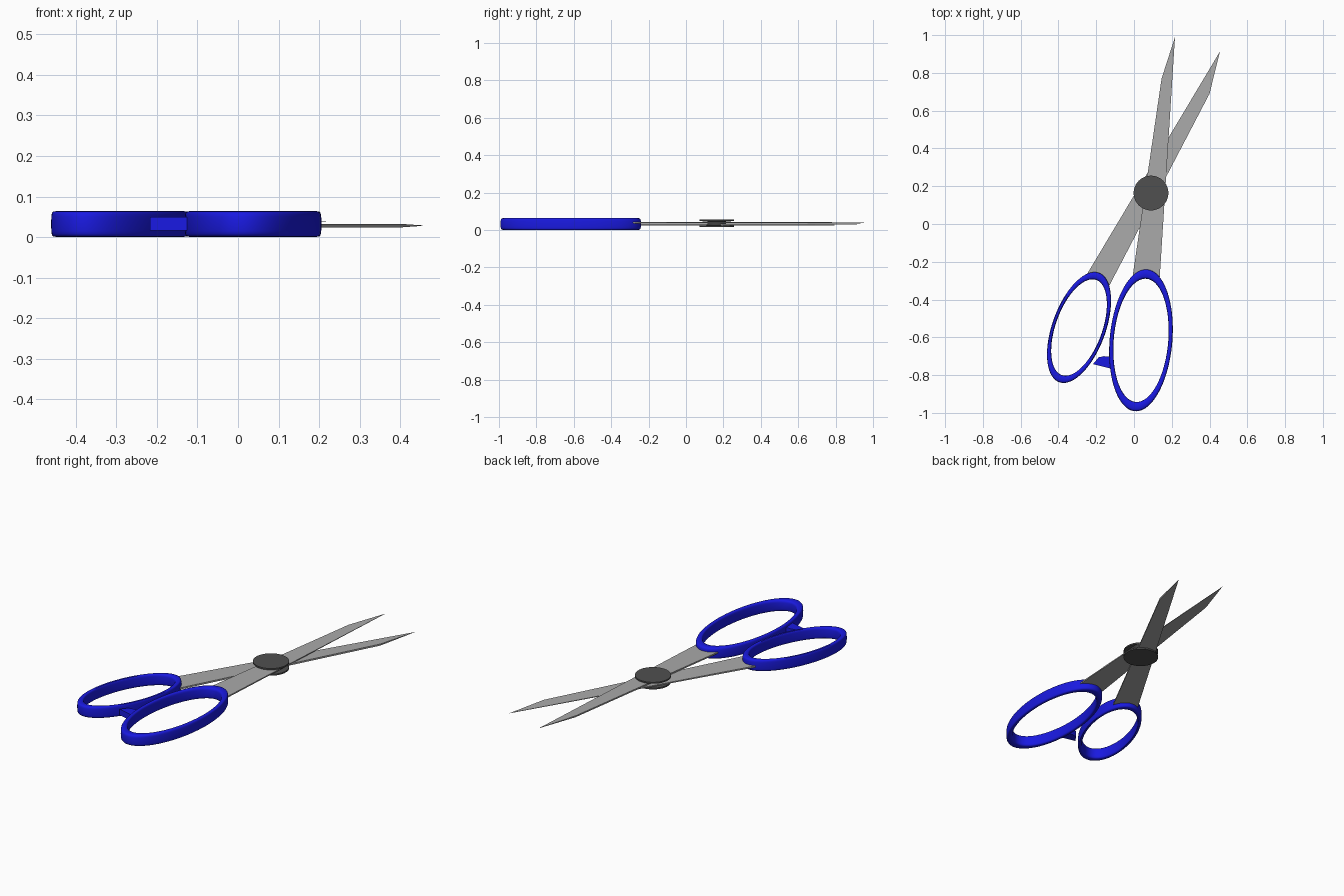
import bpy, bmesh
from math import sin, cos, tau, radians, copysign

if "Cube" in bpy.data.objects:
    bpy.data.objects.remove(bpy.data.objects["Cube"])


def material(name, rgb):
    m = bpy.data.materials.new(name)
    m.diffuse_color = (*rgb, 1)
    m.use_nodes = True
    m.node_tree.nodes["Principled BSDF"].inputs["Base Color"].default_value = m.diffuse_color
    return m


blue = material("blue_plastic", (0.01, 0.01, 0.75))
steel = material("steel", (0.4, 0.4, 0.4))
dark = material("dark_steel", (0.08, 0.08, 0.08))


def make(name, verts, faces, mat, smooth=False):
    me = bpy.data.meshes.new(name)
    me.from_pydata(verts, [], faces)
    bm = bmesh.new()
    bm.from_mesh(me)
    bmesh.ops.recalc_face_normals(bm, faces=bm.faces)
    bm.to_mesh(me)
    bm.free()
    me.materials.append(mat)
    ob = bpy.data.objects.new(name, me)
    bpy.context.collection.objects.link(ob)
    if smooth:
        bpy.context.view_layer.objects.active = ob
        ob.select_set(True)
        bpy.ops.object.shade_smooth_by_angle(angle=radians(40))
        ob.select_set(False)
    return ob


def on_ellipse(ring, t, k=1.0):
    """Point at angle t (from the long axis) on a tilted ellipse."""
    cx, cy, a, b, tilt = ring
    x, y = k * b * sin(t), k * a * cos(t)
    return (cx + x * cos(tilt) + y * sin(tilt), cy - x * sin(tilt) + y * cos(tilt))


def sweep(name, rows, mat, n):
    """Skin rows of n points, closed in both directions."""
    m = len(rows)
    verts = [p for r in rows for p in r]
    faces = [(i * n + j, i * n + (j + 1) % n, (i + 1) % m * n + (j + 1) % n, (i + 1) % m * n + j)
             for i in range(m) for j in range(n)]
    return make(name, verts, faces, mat, True)


def prism(name, outline, mat):
    """Outline of (x, y, z_low, z_high) points made solid."""
    n = len(outline)
    verts = [(x, y, lo) for x, y, lo, hi in outline] + [(x, y, hi) for x, y, lo, hi in outline]
    faces = [tuple(range(n)), tuple(range(n, 2 * n))]
    faces += [(i, (i + 1) % n, (i + 1) % n + n, i + n) for i in range(n)]
    return make(name, verts, faces, mat)


# Finger rings: rounded-rectangle section swept round a tilted ellipse
def finger_ring(name, ring):
    n, mid, half = 20, 0.0325, 0.0315
    rnd = lambda v: copysign(abs(v) ** 0.5, v)
    rows = []
    for i in range(96):
        row = []
        for j in range(n):
            s = tau * j / n
            x, y = on_ellipse(ring, tau * i / 96, 1 + 0.07 * rnd(cos(s)))
            row.append((x, y, mid + half * rnd(sin(s))))
        rows.append(row)
    return sweep(name, rows, blue, n)


large = (0.037, -0.616, 0.352, 0.155, radians(5))
small = (-0.291, -0.548, 0.288, 0.132, radians(20))
finger_ring("large_finger_ring", large)
finger_ring("small_finger_ring", small)


# Blades: root follows the ring, point tapers thin
def blade(name, ring, t0, t1, shoulder, tip, lo, hi):
    root = [on_ellipse(ring, radians(t0 + (t1 - t0) * i / 6)) for i in range(7)]
    mid = (lo + hi) / 2
    outline = [(x, y, lo, hi) for x, y in root]
    pts = {"tip": (*tip, mid - 0.0006, mid + 0.0006), "shoulder": (*shoulder, lo, hi)}
    order = ("tip", "shoulder") if shoulder[0] < 0.3 else ("shoulder", "tip")
    return prism(name, outline + [pts[k] for k in order], steel)


blade("upper_blade", large, -29, 27, (0.146, 0.77), (0.217, 0.99), 0.034, 0.042)
blade("lower_blade", small, -28, 33, (0.40, 0.69), (0.455, 0.913), 0.024, 0.033)

# Pivot: two discs joined by a waist
profile = [(0.0, 0.016), (0.092, 0.016), (0.092, 0.024), (0.05, 0.026),
           (0.05, 0.046), (0.092, 0.048), (0.092, 0.056), (0.0, 0.056)]
n = len(profile)
seg = 48
verts = [(0.09 + r * cos(tau * i / seg), 0.164 + r * sin(tau * i / seg), z)
         for i in range(seg) for r, z in profile]
faces = [(i * n + j, (i + 1) % seg * n + j, (i + 1) % seg * n + j + 1, i * n + j + 1)
         for i in range(seg) for j in range(n - 1)]
pivot = make("pivot", verts, faces, dark)
bm = bmesh.new()
bm.from_mesh(pivot.data)
bmesh.ops.remove_doubles(bm, verts=bm.verts, dist=1e-5)
bmesh.ops.recalc_face_normals(bm, faces=bm.faces)
bm.to_mesh(pivot.data)
bm.free()
bpy.context.view_layer.objects.active = pivot
pivot.select_set(True)
bpy.ops.object.shade_smooth_by_angle(angle=radians(40))

# Stop peg between the rings
prism("stop_peg", [(x, y, 0.017, 0.05) for x, y in
                   [(-0.217, -0.742), (-0.113, -0.768), (-0.113, -0.702), (-0.16, -0.70), (-0.188, -0.706)]], blue)
